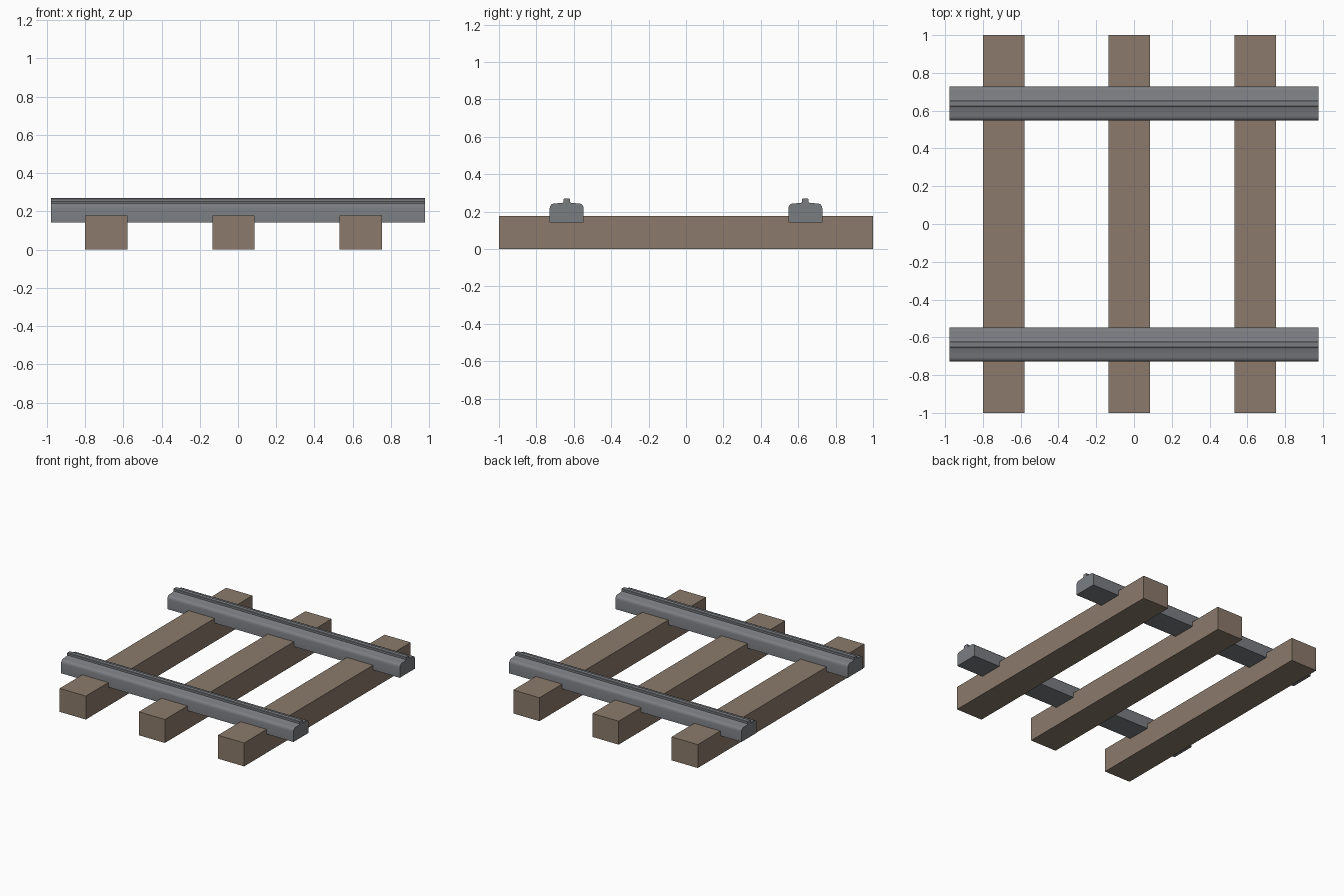
import bpy
import math

if "Cube" in bpy.data.objects:
    bpy.data.objects.remove(bpy.data.objects["Cube"])


def material(name, rgb):
    m = bpy.data.materials.new(name)
    m.diffuse_color = (*rgb, 1.0)
    m.use_nodes = True
    m.node_tree.nodes["Principled BSDF"].inputs["Base Color"].default_value = m.diffuse_color
    return m


WOOD = material("weathered wood", (0.258, 0.195, 0.146))
STEEL = material("grey steel", (0.195, 0.205, 0.222))


def extrude_x(name, outline, x0, x1, mat):
    """Closed prism from a (y, z) outline, swept along x."""
    n = len(outline)
    verts = [(x, y, z) for x in (x0, x1) for y, z in outline]
    faces = [(i, i + n, (i + 1) % n + n, (i + 1) % n) for i in range(n)]
    faces += [tuple(range(n)), tuple(reversed(range(n, 2 * n)))]
    mesh = bpy.data.meshes.new(name)
    mesh.from_pydata(verts, [], faces)
    # make all normals point outward
    import bmesh
    bm = bmesh.new()
    bm.from_mesh(mesh)
    bmesh.ops.recalc_face_normals(bm, faces=bm.faces)
    bm.to_mesh(mesh)
    bm.free()
    mesh.materials.append(mat)
    obj = bpy.data.objects.new(name, mesh)
    bpy.context.collection.objects.link(obj)
    return obj


# Wooden sleepers
WIDTH, HEIGHT = 0.22, 0.178
for i, x in enumerate((-0.689, -0.024, 0.642)):
    box = [(-1, 0), (1, 0), (1, HEIGHT), (-1, HEIGHT)]
    extrude_x(f"sleeper_{i + 1}", box, x - WIDTH / 2, x + WIDTH / 2, WOOD)

# Rails: half profile with rounded shoulders and a small running head, mirrored
half = [(0.091, 0.142), (0.091, 0.218), (0.088, 0.231), (0.080, 0.240),
        (0.067, 0.244), (0.026, 0.246), (0.017, 0.251), (0.017, 0.266),
        (0.014, 0.269)]
profile = half + [(-y, z) for y, z in reversed(half)]
for side, yc in (("front", -0.638), ("back", 0.638)):
    rail = extrude_x(f"{side}_rail", [(y + yc, z) for y, z in profile],
                     -0.977, 0.977, STEEL)
    bpy.ops.object.select_all(action='DESELECT')
    rail.select_set(True)
    bpy.context.view_layer.objects.active = rail
    bpy.ops.object.shade_smooth_by_angle(angle=math.radians(35))
